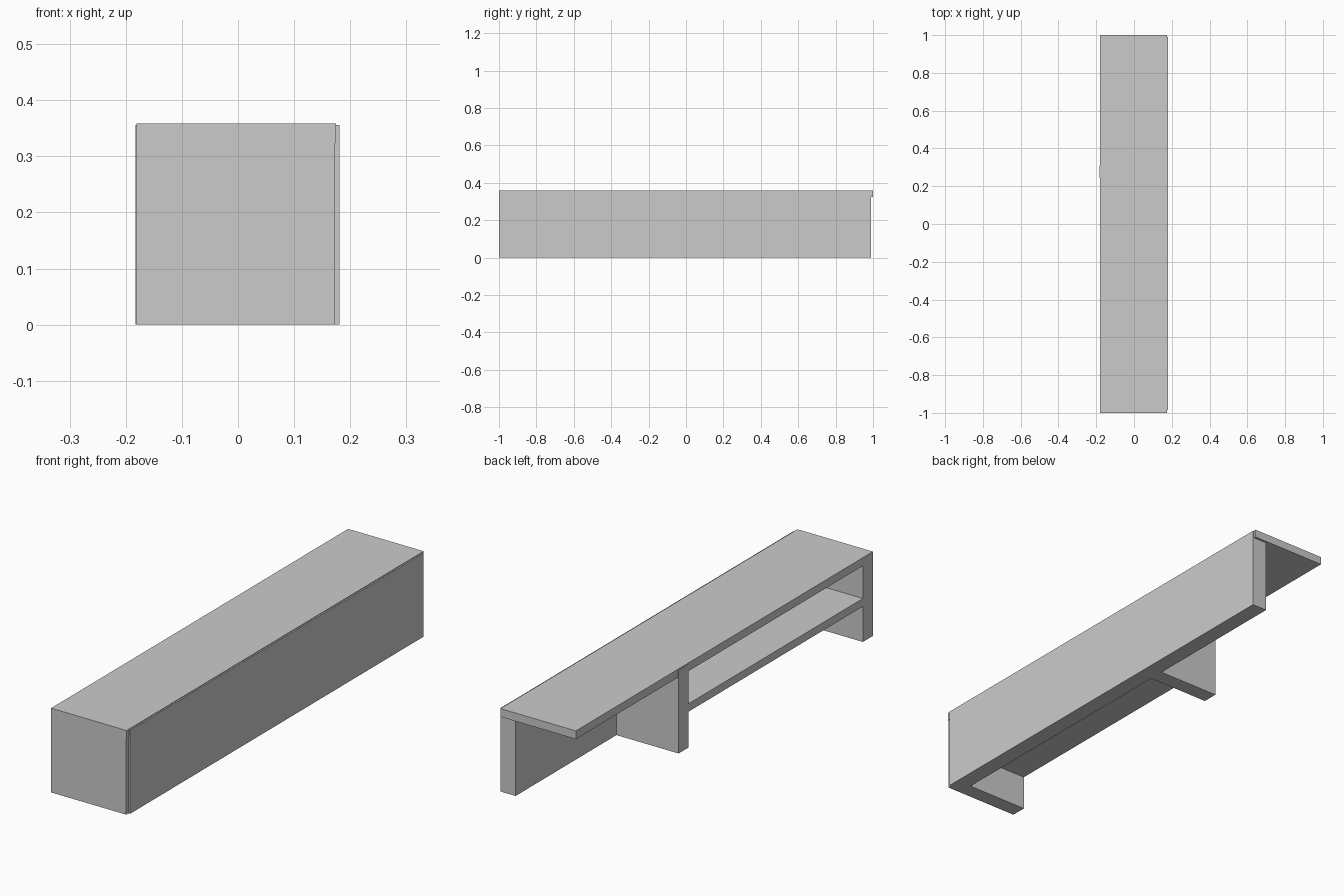
import bpy
from mathutils import Vector

if "Cube" in bpy.data.objects:
    bpy.data.objects.remove(bpy.data.objects["Cube"])


def box(name, x, y, z):
    """Flat panel spanning the given (min, max) ranges."""
    bpy.ops.mesh.primitive_cube_add(size=1)
    ob = bpy.context.object
    ob.name = name
    lo, hi = Vector((x[0], y[0], z[0])), Vector((x[1], y[1], z[1]))
    ob.location = (lo + hi) / 2
    ob.scale = hi - lo
    bpy.ops.object.transform_apply(location=True, rotation=False, scale=True)
    return ob


FRONT = -0.181      # open long side
H = 0.356           # height of upright panels

# Top board, slightly proud of the uprights
box("top_board", (FRONT, 0.175), (-1.0, 1.0), (0.324, 0.359))

# Long closed back panel
box("back_panel", (0.11, 0.181), (-0.985, 0.99), (0, H))

# Uprights: closed end and middle divider (the other end stays open)
box("end_panel", (FRONT, 0.173), (-1.0, -0.932), (0, H))
box("middle_divider", (FRONT - 0.002, 0.14), (0.243, 0.311), (0, H))

# Shelf between end panel and divider
box("shelf", (FRONT, 0.14), (-0.96, 0.27), (0.151, 0.185))
